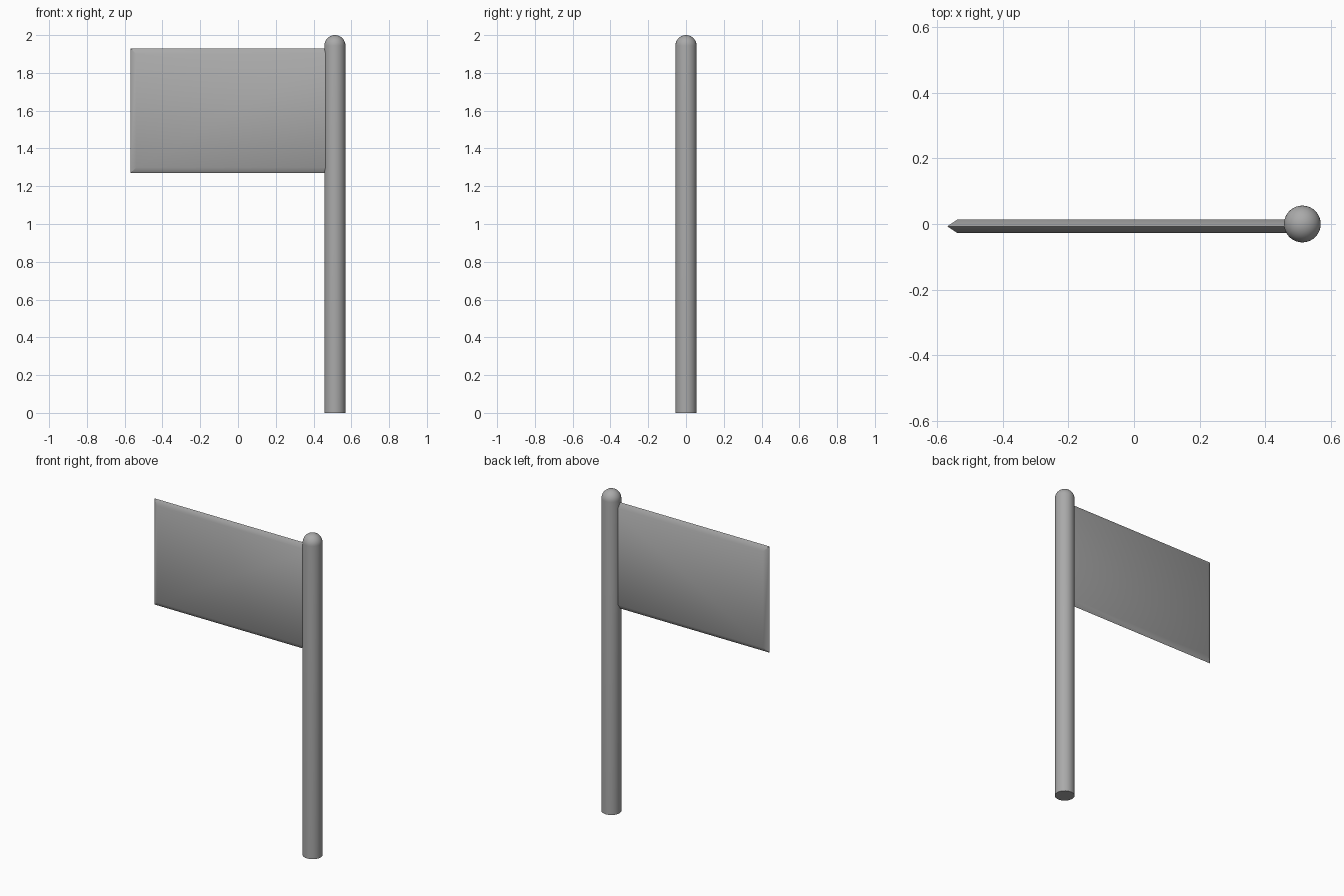
import bpy, bmesh, math

cube = bpy.data.objects.get("Cube")
if cube:
    bpy.data.objects.remove(cube, do_unlink=True)

grey = bpy.data.materials.new("plain grey")
grey.use_nodes = True
color = (0.4, 0.4, 0.4, 1)
grey.diffuse_color = color
grey.node_tree.nodes["Principled BSDF"].inputs["Base Color"].default_value = color

POLE_X, RADIUS, HEIGHT = 0.513, 0.056, 2.0


def make_object(name, bm, angle):
    bmesh.ops.recalc_face_normals(bm, faces=bm.faces)
    mesh = bpy.data.meshes.new(name)
    bm.to_mesh(mesh)
    bm.free()
    mesh.materials.append(grey)
    obj = bpy.data.objects.new(name, mesh)
    bpy.context.collection.objects.link(obj)
    bpy.ops.object.select_all(action='DESELECT')
    obj.select_set(True)
    bpy.context.view_layer.objects.active = obj
    bpy.ops.object.shade_smooth_by_angle(angle=math.radians(angle))
    return obj


# Pole: a round-topped profile spun about its axis
bm = bmesh.new()
steps = 10
profile = [(0, 0), (RADIUS, 0)]
for i in range(steps + 1):
    a = math.pi / 2 * i / steps
    profile.append((RADIUS * math.cos(a), HEIGHT - RADIUS + RADIUS * math.sin(a)))
verts = [bm.verts.new((r, 0, z)) for r, z in profile]
edges = [bm.edges.new(pair) for pair in zip(verts, verts[1:])]
bmesh.ops.spin(bm, geom=verts + edges, cent=(0, 0, 0), axis=(0, 0, 1),
               angle=math.tau, steps=40, use_duplicate=False)
bmesh.ops.remove_doubles(bm, verts=bm.verts, dist=0.0001)
pole = make_object("pole", bm, 40)
pole.location.x = POLE_X

# Flag: a thin panel whose rim narrows to a ridge
bm = bmesh.new()
rings = []
for y, inset in ((-0.027, 0.03), (-0.007, 0), (0.013, 0.03)):
    left, low, high = -0.569 + inset, 1.27 + inset, 1.93 - inset
    corners = ((left, low), (POLE_X, low), (POLE_X, high), (left, high))
    rings.append([bm.verts.new((x, y, z)) for x, z in corners])
bm.faces.new(rings[0])
bm.faces.new(rings[-1])
for a, b in zip(rings, rings[1:]):
    for i in range(4):
        j = (i + 1) % 4
        bm.faces.new((a[i], a[j], b[j], b[i]))
make_object("flag", bm, 45)
